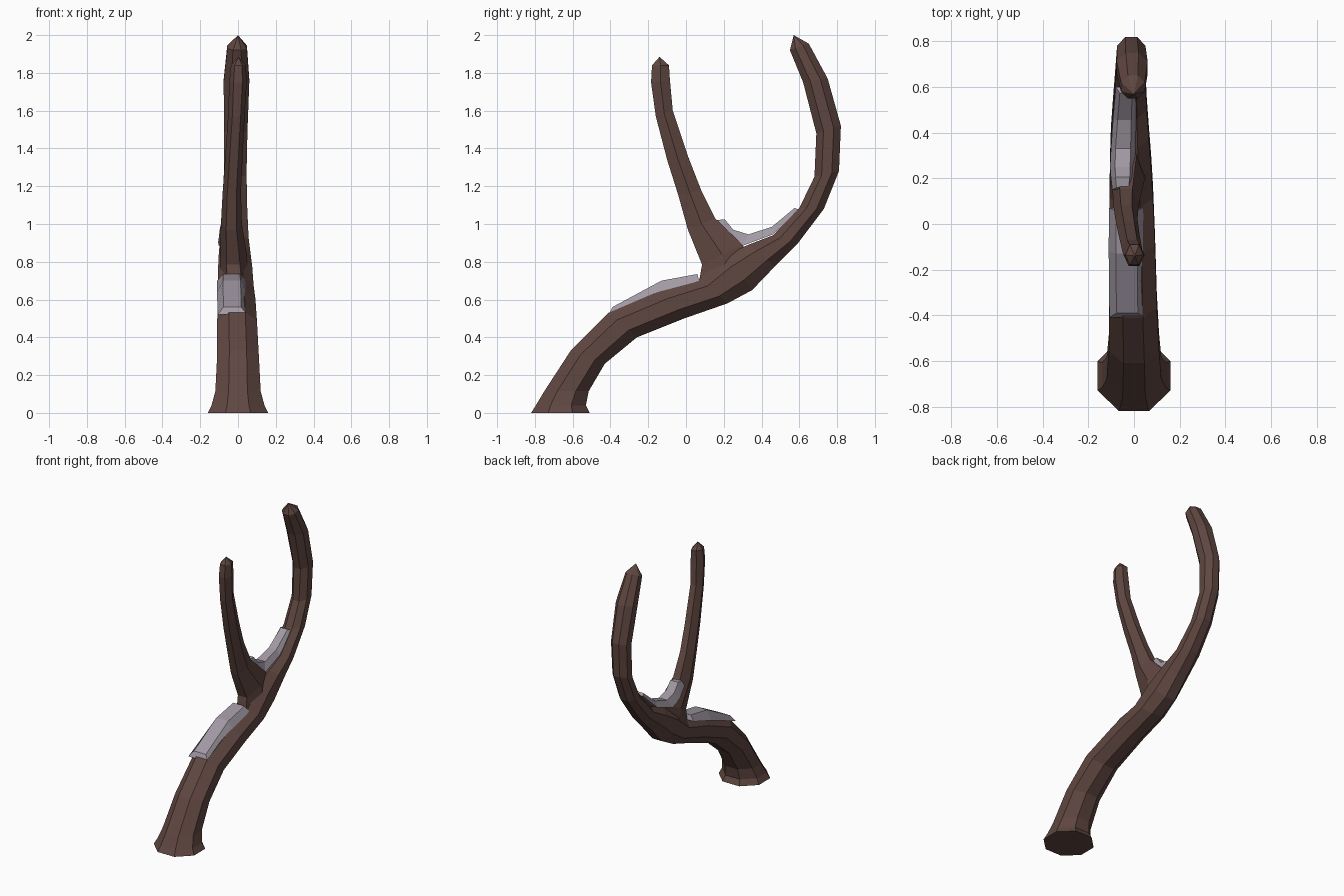
import bpy, bmesh, math
from mathutils import Vector

if "Cube" in bpy.data.objects:
    bpy.data.objects.remove(bpy.data.objects["Cube"])


def material(name, color):
    m = bpy.data.materials.new(name)
    m.diffuse_color = (*color, 1)
    m.use_nodes = True
    m.node_tree.nodes["Principled BSDF"].inputs["Base Color"].default_value = m.diffuse_color
    return m


def loft(name, rings, mat, tip=None):
    """Bridge rings of equal size into a closed faceted solid."""
    bm = bmesh.new()
    loops = [[bm.verts.new(p) for p in r] for r in rings]
    n = len(loops[0])
    for a, b in zip(loops, loops[1:]):
        for i in range(n):
            bm.faces.new((a[i], a[(i + 1) % n], b[(i + 1) % n], b[i]))
    bm.faces.new(loops[0])
    if tip:
        t = bm.verts.new(tip)
        for i in range(n):
            bm.faces.new((loops[-1][i], loops[-1][(i + 1) % n], t))
    else:
        bm.faces.new(loops[-1])
    bmesh.ops.recalc_face_normals(bm, faces=bm.faces)
    me = bpy.data.meshes.new(name)
    bm.to_mesh(me)
    bm.free()
    me.materials.append(mat)
    ob = bpy.data.objects.new(name, me)
    bpy.context.collection.objects.link(ob)


def limb_ring(y1, z1, y2, z2, cx, hw, n):
    """Ring whose side silhouette runs from (y1, z1) to (y2, z2)."""
    mid = Vector((cx, (y1 + y2) / 2, (z1 + z2) / 2))
    half = Vector((0, (y1 - y2) / 2, (z1 - z2) / 2))
    k = 1 / math.cos(math.pi / n)
    ang = [2 * math.pi * (i + 0.5) / n for i in range(n)]
    return [mid + half * k * math.cos(a) + Vector((hw * k * math.sin(a), 0, 0)) for a in ang]


def snow_ring(y1, z1, y2, z2, cx, hw):
    """Snow section: wide skirt at (y1, z1), narrower crown at (y2, z2)."""
    return [(cx - hw, y1, z1), (cx - hw * .6, y2, z2),
            (cx + hw * .6, y2, z2), (cx + hw, y1, z1)]


bark = material("bark", (0.115, 0.062, 0.052))
snow = material("snow", (0.36, 0.32, 0.37))

# Trunk continuing into the long back branch
trunk = [
    (-.82, 0, -.51, 0, 0, .16), (-.795, .04, -.53, .04, 0, .14),
    (-.75, .115, -.515, .115, 0, .12), (-.61, .33, -.43, .26, 0, .11),
    (-.41, .53, -.26, .40, -.005, .105), (-.13, .65, -.01, .50, -.008, .1),
    (.07, .71, .22, .58, -.012, .095), (.2, .83, .35, .65, -.015, .09),
    (.33, .89, .47, .775, -.018, .083), (.46, .94, .59, .895, -.018, .074),
    (.60, 1.085, .73, 1.08, -.016, .065), (.68, 1.25, .81, 1.28, -.015, .06),
    (.69, 1.48, .82, 1.52, -.012, .062), (.62, 1.75, .75, 1.77, -.008, .068),
    (.55, 1.92, .65, 1.955, -.005, .052),
]
loft("trunk", [limb_ring(*r, 8) for r in trunk], bark, (0, .57, 2.0))

# Thinner front branch
branch = [
    (.07, .70, .36, .74, -.02, .065), (.085, .785, .30, .89, -.025, .062),
    (.01, .97, .155, 1.03, -.035, .048), (-.04, 1.15, .08, 1.18, -.033, .042),
    (-.10, 1.34, .01, 1.36, -.022, .04), (-.16, 1.57, -.07, 1.60, -.008, .038),
    (-.185, 1.75, -.085, 1.76, 0, .04), (-.18, 1.84, -.09, 1.84, .002, .034),
]
loft("branch", [limb_ring(*r, 6) for r in branch], bark, (.003, -.14, 1.885))

# Snow lying on the trunk bend and in the fork
trunk_snow = [(-.41, .52, -.39, .56, -.03, .078), (-.12, .635, -.13, .70, -.033, .078),
              (.07, .70, .06, .735, -.035, .075)]
fork_snow = [(.15, .985, .16, 1.02, -.05, .045), (.21, .925, .205, 1.025, -.05, .052),
             (.25, .905, .25, .97, -.05, .055), (.30, .885, .33, .945, -.048, .055),
             (.46, .945, .455, .985, -.042, .05), (.60, 1.075, .575, 1.085, -.035, .045)]
loft("trunk_snow", [snow_ring(*r) for r in trunk_snow], snow)
loft("fork_snow", [snow_ring(*r) for r in fork_snow], snow)
